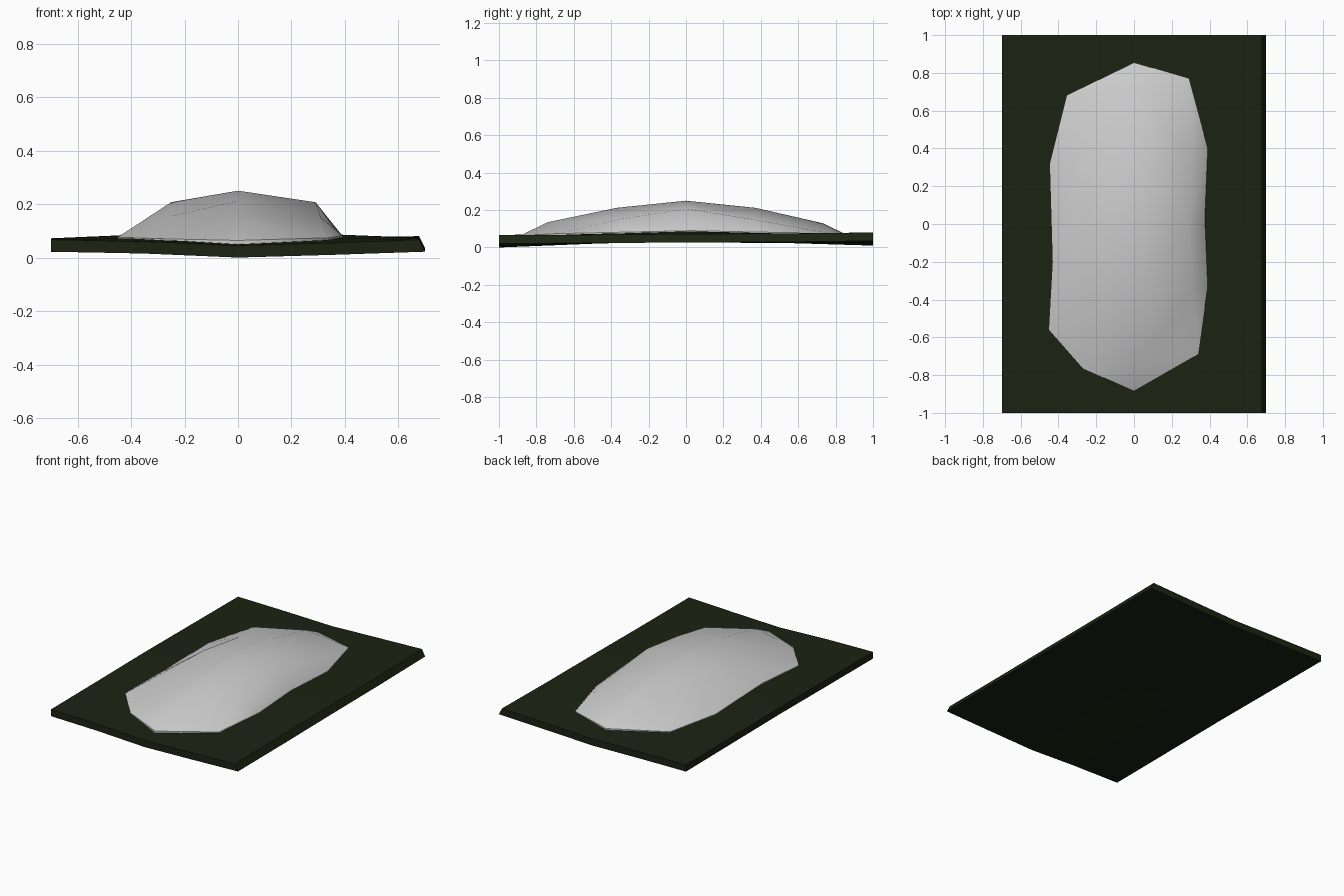
import bpy, bmesh

if "Cube" in bpy.data.objects:
    bpy.data.objects.remove(bpy.data.objects["Cube"])


def make_object(name, bm):
    bmesh.ops.recalc_face_normals(bm, faces=bm.faces[:])
    mesh = bpy.data.meshes.new(name)
    bm.to_mesh(mesh)
    bm.free()
    obj = bpy.data.objects.new(name, mesh)
    bpy.context.collection.objects.link(obj)
    return obj


# Ground slab: gently warped grid with a closed underside
xs = [-0.7, -0.35, 0, 0.35, 0.7]
ys = [-1, -0.5, 0, 0.5, 1]
heights = [
    [.067, .060, .045, .055, .067],
    [.069, .073, .065, .073, .068],
    [.072, .087, .080, .087, .072],
    [.069, .075, .070, .075, .074],
    [.066, .062, .055, .068, .080],
]
thickness = 0.045
bm = bmesh.new()
top = [[bm.verts.new((min(x, .677), y, heights[j][i])) for i, x in enumerate(xs)]
       for j, y in enumerate(ys)]
low = [[bm.verts.new((x, y, heights[j][i] - thickness)) for i, x in enumerate(xs)]
       for j, y in enumerate(ys)]
for grid in (top, low):
    for j in range(4):
        for i in range(4):
            bm.faces.new((grid[j][i], grid[j][i + 1], grid[j + 1][i + 1], grid[j + 1][i]))
for k in range(4):
    for e in (0, 4):
        bm.faces.new((top[e][k], top[e][k + 1], low[e][k + 1], low[e][k]))
        bm.faces.new((top[k][e], top[k + 1][e], low[k + 1][e], low[k][e]))
slab = make_object("ground_slab", bm)
mat = bpy.data.materials.new("dark_green")
mat.diffuse_color = (0.011, 0.017, 0.006, 1)
mat.use_nodes = True
mat.node_tree.nodes["Principled BSDF"].inputs["Base Color"].default_value = mat.diffuse_color
slab.data.materials.append(mat)

# Mound: cross rows of a rounded hill, from front to back
rows = [
    [(-.27, -.765, .070), (0, -.74, .135), (.34, -.69, .074)],
    [(-.45, -.56, .076), (-.25, -.37, .155), (0, -.37, .212), (.31, -.36, .15), (.39, -.33, .082)],
    [(-.43, -.2, .088), (-.25, 0, .207), (0, 0, .25), (.29, 0, .207), (.375, .03, .09)],
    [(-.445, .32, .082), (-.25, .37, .155), (0, .37, .212), (.31, .36, .15), (.39, .4, .082)],
    [(-.355, .68, .076), (0, .73, .13), (.29, .77, .076)],
]
bm = bmesh.new()
r = [[bm.verts.new(p) for p in row] for row in rows]
for a, b in ((r[1], r[2]), (r[2], r[3])):
    for i in range(4):
        bm.faces.new((a[i], a[i + 1], b[i + 1], b[i]))
for end, nxt, tip in ((r[0], r[1], (0, -.885, .064)), (r[4], r[3], (0, .855, .070))):
    t = bm.verts.new(tip)
    for a, b in ((0, 1), (1, 2)):
        bm.faces.new((end[a], end[b], nxt[b + 1], nxt[a + 1]))
        bm.faces.new((end[a], end[b], t))
    bm.faces.new((end[0], nxt[0], nxt[1]))
    bm.faces.new((end[2], nxt[3], nxt[4]))
mound = make_object("mound", bm)
for p in mound.data.polygons:
    p.use_smooth = True

# Small skirt that sinks the mound rim into the slab
bm = bmesh.new()
bm.from_mesh(mound.data)
rim = [e for e in bm.edges if e.is_boundary]
new = bmesh.ops.extrude_edge_only(bm, edges=rim)["geom"]
for v in new:
    if isinstance(v, bmesh.types.BMVert):
        v.co.z -= 0.025
for e in rim:
    e.smooth = False
bm.to_mesh(mound.data)
bm.free()
